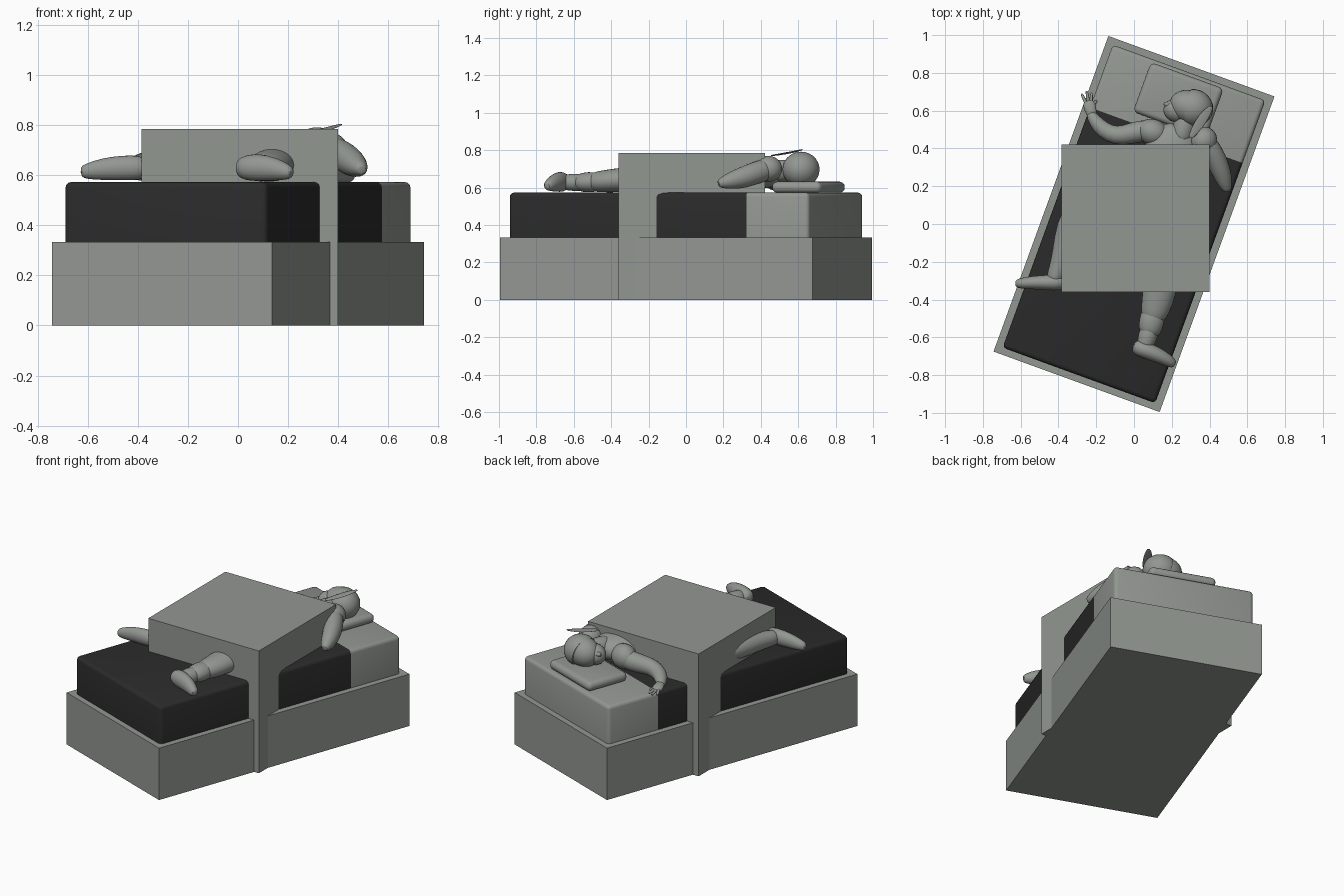
import bpy, bmesh, math
from mathutils import Vector, Matrix

if "Cube" in bpy.data.objects:
    bpy.data.objects.remove(bpy.data.objects["Cube"])

ANG = math.radians(-20)
TURN = Matrix.Rotation(ANG, 4, 'Z')


def mat(name, col):
    m = bpy.data.materials.new(name)
    m.diffuse_color = (*col, 1)
    m.use_nodes = True
    m.node_tree.nodes["Principled BSDF"].inputs["Base Color"].default_value = m.diffuse_color
    return m


GREY = mat("grey", (0.29, 0.31, 0.285))
BLACK = mat("black", (0.024, 0.024, 0.024))


def finish(name, bm, mats=(GREY,), smooth=None):
    bmesh.ops.recalc_face_normals(bm, faces=bm.faces[:])
    me = bpy.data.meshes.new(name)
    bm.to_mesh(me)
    bm.free()
    ob = bpy.data.objects.new(name, me)
    bpy.context.collection.objects.link(ob)
    for m in mats:
        me.materials.append(m)
    if smooth:
        bpy.ops.object.select_all(action='DESELECT')
        ob.select_set(True)
        bpy.context.view_layer.objects.active = ob
        bpy.ops.object.shade_smooth_by_angle(angle=math.radians(smooth))
    return ob


def box_mesh(lo, hi, bevel=0.0, seg=3, keep_bottom=False):
    bm = bmesh.new()
    lo, hi = Vector(lo), Vector(hi)
    bmesh.ops.create_cube(bm, size=1)
    for v in bm.verts:
        v.co = Vector(((v.co[i] + .5) * (hi[i] - lo[i]) + lo[i]) for i in range(3))
    if bevel:
        edges = [e for e in bm.edges
                 if not keep_bottom or max(v.co.z for v in e.verts) > lo.z + 1e-4]
        bmesh.ops.bevel(bm, geom=edges, offset=bevel, segments=seg,
                        profile=0.5, affect='EDGES')
    return bm


def tube(name, pts, sides=12):
    """Rounded limb through (x, y, z, side radius, vertical radius)."""
    bm = bmesh.new()
    P = [Vector(p[:3]) for p in pts]
    rings = []

    def ring(c, t, a, b):
        s = t.cross(Vector((0, 0, 1))).normalized()
        u = s.cross(t).normalized()
        rings.append([bm.verts.new(c + s * a * math.cos(k * math.tau / sides)
                                   + u * b * math.sin(k * math.tau / sides))
                      for k in range(sides)])

    n = len(P)
    for i, p in enumerate(pts):
        t = (P[min(i + 1, n - 1)] - P[max(i - 1, 0)]).normalized()
        r = min(p[3], p[4])
        if i == 0:
            ring(P[i] - t * r * .7, t, p[3] * .6, p[4] * .6)
        ring(P[i], t, p[3], p[4])
        if i == n - 1:
            ring(P[i] + t * r * .7, t, p[3] * .6, p[4] * .6)
    for a, b in zip(rings, rings[1:]):
        for k in range(sides):
            bm.faces.new((a[k], a[(k + 1) % sides], b[(k + 1) % sides], b[k]))
    bm.faces.new(rings[0])
    bm.faces.new(rings[-1])
    ob = finish(name, bm, smooth=60)
    ob.modifiers.new("round", 'SUBSURF').levels = 1
    return ob


def ball(name, c, r, cut=None):
    bm = bmesh.new()
    bmesh.ops.create_uvsphere(bm, u_segments=24, v_segments=14, radius=1)
    bmesh.ops.transform(bm, verts=bm.verts, matrix=Matrix.Translation(c)
                        @ TURN @ Matrix.Diagonal((*r, 1)))
    if cut:
        bmesh.ops.bisect_plane(bm, geom=bm.verts[:] + bm.edges[:] + bm.faces[:],
                               plane_co=cut[0], plane_no=cut[1], clear_inner=True)
        bmesh.ops.holes_fill(bm, edges=[e for e in bm.edges if e.is_boundary])
    return finish(name, bm, smooth=50)


# Bed base
bm = box_mesh((-.468, -.889, 0), (.468, .889, .333))
bm.transform(TURN)
finish("bed_base", bm)

# Mattress: dark blanket region below the head end
bm = box_mesh((-.43, -.853, .32), (.43, .853, .573), .022, 3, True)
bmesh.ops.bisect_plane(bm, geom=bm.verts[:] + bm.edges[:] + bm.faces[:],
                       plane_co=(0, .5, 0), plane_no=(0, 1, 0))
for f in bm.faces:
    f.material_index = 1 if f.calc_center_median().y < .5 else 0
bm.transform(TURN)
finish("mattress", bm, (GREY, BLACK), 35)

# Plain block over the middle
finish("cover_block", box_mesh((-.385, -.36, 0), (.4, .422, .785)))

# Pillow
bm = box_mesh((-.205, -.14, .572), (.205, .14, .632), .028, 4)
bm.transform(Matrix.Translation((.235, .655, 0)) @ TURN)
finish("pillow", bm, smooth=60)

# Head, face, cap and raised strap
ball("head", (.29, .62, .695), (.105, .088, .09))
ball("cap", (.315, .615, .697), (.105, .099, .095), ((.29, .62, .7), (.92, -.15, .2)))
ball("jaw", (.225, .6, .69), (.07, .062, .062))
tube("nose", [(.2, .63, .71, .022, .02), (.165, .635, .715, .012, .012)])
tube("cap_brim", [(.3, .46, .772, .015, .004), (.345, .53, .782, .03, .005),
                  (.385, .59, .795, .025, .004), (.41, .62, .803, .01, .003)])
tube("neck", [(.28, .57, .69, .06, .06), (.25, .46, .69, .065, .065)])

# Torso, mostly inside the block
tube("torso", [(.235, .48, .675, .11, .07), (.21, .4, .675, .17, .09),
               (.15, .2, .67, .15, .09), (.08, -.02, .66, .15, .085)])
ball("left_shoulder", (.1, .485, .665), (.085, .07, .075))
ball("right_shoulder", (.37, .44, .7), (.07, .075, .07))

# Arms
tube("left_arm", [(.12, .49, .665, .062, .065), (.03, .495, .65, .06, .062),
                  (-.06, .465, .64, .055, .055), (-.13, .475, .63, .05, .048),
                  (-.19, .52, .62, .043, .04), (-.225, .575, .61, .03, .028)])
tube("left_hand", [(-.22, .57, .61, .026, .022), (-.235, .62, .605, .036, .02),
                   (-.24, .645, .6, .03, .015)])
for i, (x, y) in enumerate([(-.275, .685), (-.25, .7), (-.225, .69), (-.2, .65)]):
    tube(f"finger_{i}", [(-.24 + .012 * (i - 1), .635, .603, .011, .011),
                         (x, y, .595, .008, .008)], 8)
tube("right_arm", [(.36, .45, .705, .06, .06), (.41, .39, .685, .06, .062),
                   (.45, .31, .655, .057, .062), (.475, .24, .637, .048, .048),
                   (.49, .19, .625, .03, .03)])

# Legs with trouser cuffs and feet
tube("left_leg", [(.02, 0, .65, .09, .08), (-.15, .11, .65, .085, .075),
                  (-.3, .1, .645, .078, .07), (-.345, -.02, .64, .075, .065),
                  (-.37, -.15, .635, .064, .06), (-.4, -.24, .63, .053, .052),
                  (-.42, -.29, .63, .048, .048)])
tube("left_foot", [(-.39, -.31, .63, .045, .052), (-.46, -.31, .63, .042, .052),
                   (-.54, -.31, .625, .036, .046), (-.61, -.315, .615, .028, .032)])
tube("right_leg", [(.13, 0, .65, .1, .08), (.15, -.2, .65, .1, .075),
                   (.137, -.36, .64, .096, .068), (.11, -.46, .632, .078, .06),
                   (.1, -.49, .63, .068, .055)])
tube("right_cuff", [(.1, -.48, .63, .072, .058), (.085, -.56, .628, .068, .056)])
tube("right_ankle", [(.085, -.55, .628, .056, .05), (.06, -.64, .628, .05, .048)])
tube("right_foot", [(.025, -.655, .63, .048, .052), (.08, -.675, .632, .046, .058),
                    (.15, -.705, .625, .04, .048), (.2, -.735, .612, .03, .032)])
